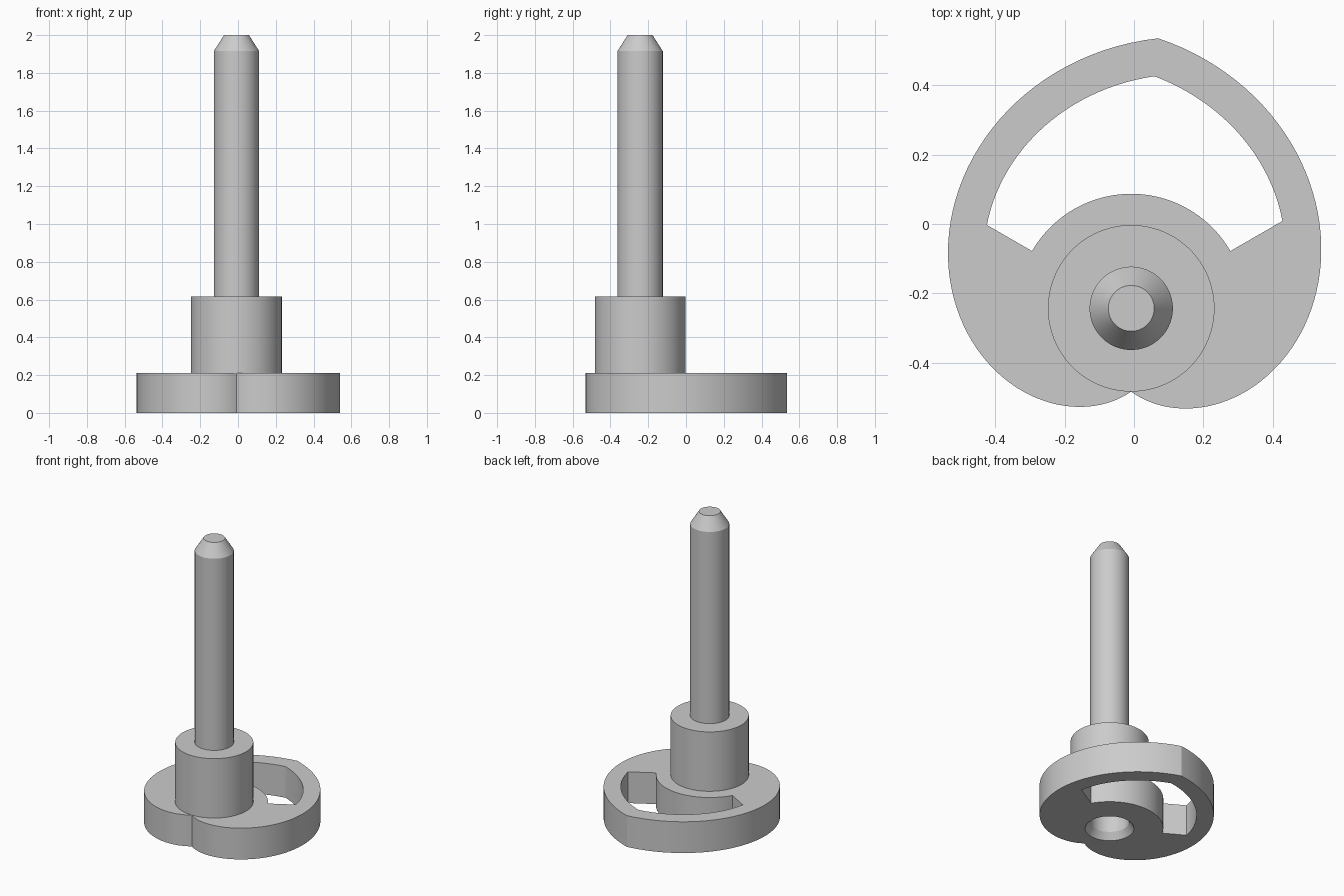
import bpy
import bmesh
from math import radians, degrees, sin, cos, pi

if "Cube" in bpy.data.objects:
    bpy.data.objects.remove(bpy.data.objects["Cube"], do_unlink=True)

AXIS = (-0.008, -0.243)      # centre of the shaft
R_FLANGE, R_APEX = 0.24, 0.782
APEX = 84.3                  # direction of the heart's point
CAM_H, WALL, HUB = 0.212, 0.11, 0.33

grey = bpy.data.materials.new("plain grey")
grey.use_nodes = True
colour = (0.6, 0.6, 0.6, 1)
grey.diffuse_color = colour
grey.node_tree.nodes["Principled BSDF"].inputs["Base Color"].default_value = colour


def finish(name, bm):
    bmesh.ops.recalc_face_normals(bm, faces=bm.faces)
    mesh = bpy.data.meshes.new(name)
    bm.to_mesh(mesh)
    bm.free()
    obj = bpy.data.objects.new(name, mesh)
    obj.location = (*AXIS, 0)
    mesh.materials.append(grey)
    bpy.context.collection.objects.link(obj)
    return obj


def prism(name, polar, z0, z1):
    """Extrude an outline given as (angle in degrees, radius) pairs."""
    bm = bmesh.new()
    ring = [bm.verts.new((r * cos(radians(a)), r * sin(radians(a)), z0)) for a, r in polar]
    face = bm.faces.new(ring)
    up = bmesh.ops.extrude_face_region(bm, geom=[face])["geom"]
    bmesh.ops.translate(bm, vec=(0, 0, z1 - z0),
                        verts=[v for v in up if isinstance(v, bmesh.types.BMVert)])
    return finish(name, bm)


def lathe(name, profile, steps=96):
    """Spin a (radius, height) profile that starts and ends on the axis."""
    bm = bmesh.new()
    verts = [bm.verts.new((r, 0, z)) for r, z in profile]
    edges = [bm.edges.new(pair) for pair in zip(verts, verts[1:])]
    bmesh.ops.spin(bm, geom=verts + edges, axis=(0, 0, 1), cent=(0, 0, 0),
                   angle=2 * pi, steps=steps)
    bmesh.ops.remove_doubles(bm, verts=bm.verts, dist=1e-4)
    return finish(name, bm)


def smooth(obj):
    bpy.ops.object.select_all(action="DESELECT")
    obj.select_set(True)
    bpy.context.view_layer.objects.active = obj
    bpy.ops.object.shade_smooth_by_angle(angle=radians(25))


def spiral(angle):
    """Heart radius: grows evenly from the notch to the point on both sides."""
    span = APEX + 90 if angle <= APEX else 270 - APEX
    turn = angle + 90 if angle <= APEX else 270 - angle
    return R_FLANGE + (R_APEX - R_FLANGE) * turn / span


def sweep(a, b, n):
    return [a + (b - a) * i / n for i in range(n + 1)]


# Heart-shaped cam plate
outline = sweep(-90, APEX, 64) + sweep(APEX, 270, 64)[1:-1]
cam = prism("heart_cam", [(a, spiral(a)) for a in outline], 0, CAM_H)

# Window between the rim and the hub
window = sweep(30, APEX, 24) + sweep(APEX, 150, 28)[1:]
slot = prism("window_cutter", [(a, spiral(a) - WALL) for a in window]
             + [(a, HUB) for a in sweep(150, 30, 40)], -0.1, CAM_H + 0.1)

# Chamfered socket under the shaft
socket = lathe("socket_cutter", [(0, -0.03), (0.17, -0.03), (0.15, 0), (0.12, 0.045),
                                 (0.12, 0.3), (0, 0.3)])

for cutter in (slot, socket):
    cutter.hide_render = True
    mod = cam.modifiers.new("cut", "BOOLEAN")
    mod.operation, mod.solver, mod.object = "DIFFERENCE", "EXACT", cutter
    bpy.context.view_layer.objects.active = cam
    bpy.ops.object.modifier_apply(modifier=mod.name)
    bpy.data.objects.remove(cutter, do_unlink=True)

# Collar and shaft with a tapered tip, hollow below
collar = lathe("collar", [(0, 0.45), (0.12, 0.45), (0.12, CAM_H), (R_FLANGE, CAM_H),
                          (R_FLANGE, 0.615), (0, 0.615)])
shaft = lathe("shaft", [(0, 0.615), (0.12, 0.615), (0.12, 1.915), (0.066, 2), (0, 2)])

for part in (cam, collar, shaft):
    smooth(part)
